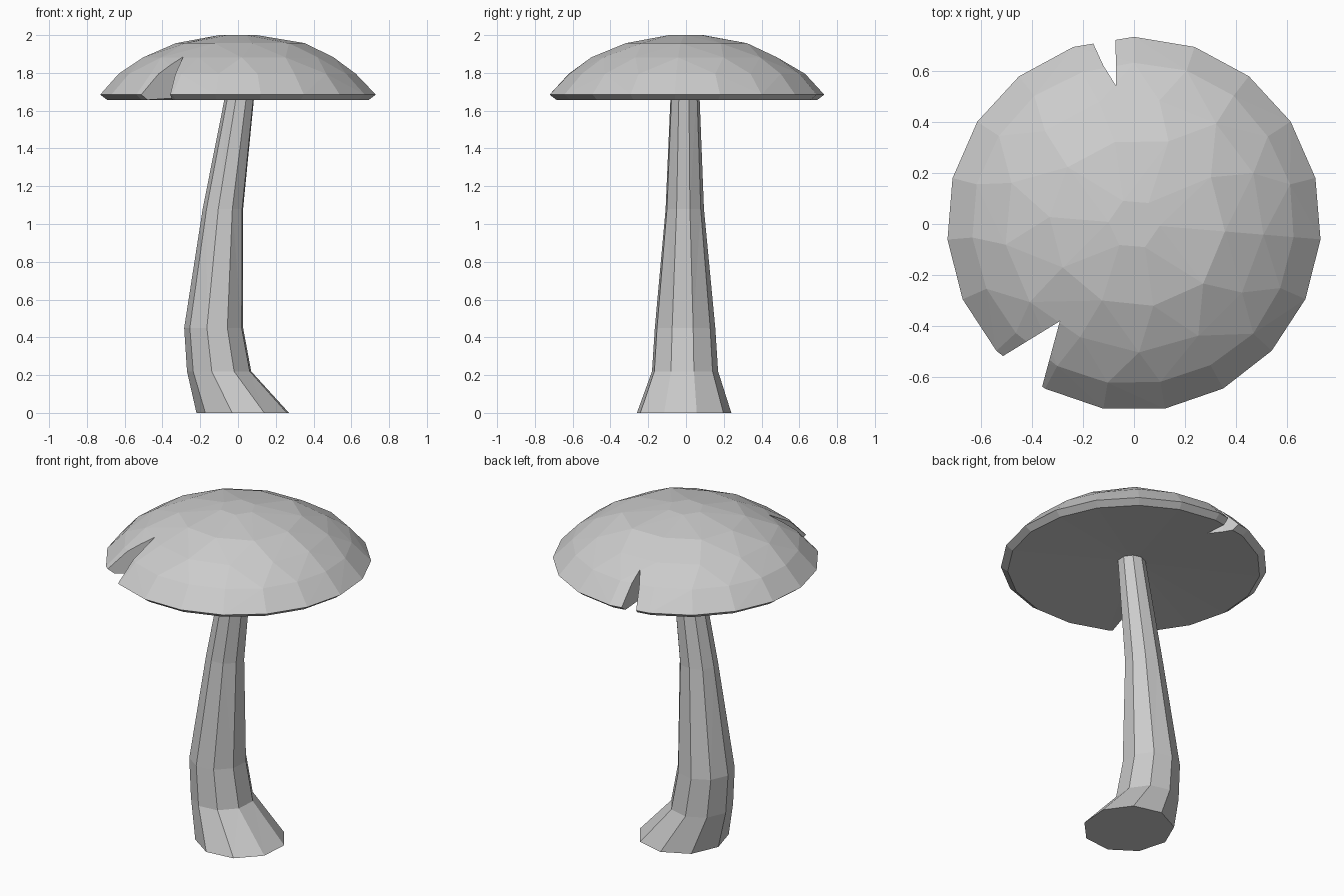
import bpy, bmesh, math, random

if "Cube" in bpy.data.objects:
    bpy.data.objects.remove(bpy.data.objects["Cube"])

random.seed(4)


def finish(bm, name):
    bmesh.ops.recalc_face_normals(bm, faces=bm.faces[:])
    mesh = bpy.data.meshes.new(name)
    bm.to_mesh(mesh)
    bm.free()
    obj = bpy.data.objects.new(name, mesh)
    bpy.context.collection.objects.link(obj)
    return obj


def prism(name, points, z0, z1):
    bm = bmesh.new()
    lo = [bm.verts.new((x, y, z0)) for x, y in points]
    hi = [bm.verts.new((x, y, z1)) for x, y in points]
    bm.faces.new(lo)
    bm.faces.new(hi)
    for i in range(len(points)):
        j = (i + 1) % len(points)
        bm.faces.new((lo[i], lo[j], hi[j], hi[i]))
    return finish(bm, name)


# Cap: faceted dome from rings of (radius, height, sides, jitter)
bm = bmesh.new()
for r, z, n, jit in ((0.10, 2.0, 6, 0.0), (0.34, 1.957, 10, 0.02),
                     (0.50, 1.882, 13, 0.012), (0.63, 1.795, 19, 0.006),
                     (0.732, 1.685, 19, 0.0), (0.695, 1.657, 19, 0.0)):
    for i in range(n):
        a = math.radians(-4.7) + 2 * math.pi * i / n
        rr = r + random.uniform(-jit, jit)
        bm.verts.new((rr * math.cos(a), rr * math.sin(a), z))
hull = bmesh.ops.convex_hull(bm, input=bm.verts[:])
loose = [v for v in bm.verts if not v.link_faces]
bmesh.ops.delete(bm, geom=loose, context='VERTS')

# Underside: replace the flat base with a shallow hollow
bm.normal_update()
base = [f for f in bm.faces if f.normal.z < -0.95]
bmesh.ops.delete(bm, geom=base, context='FACES')
centre = bm.verts.new((0, 0, 1.70))
for e in [e for e in bm.edges if e.is_boundary]:
    bm.faces.new((e.verts[0], e.verts[1], centre))
cap = finish(bm, "mushroom_cap")

# Two wedge-shaped splits in the rim: (apex, edge, edge)
bpy.context.view_layer.objects.active = cap
for apex, p, q in (((-0.29, -0.38), (-0.51, -0.515), (-0.355, -0.62)),
                   ((-0.07, 0.54), (-0.15, 0.70), (-0.072, 0.72))):
    far = [tuple(a + 2 * (b - a) for a, b in zip(apex, s)) for s in (p, q)]
    # widen the back split's outline with its kinked side
    pts = [apex, far[0], far[1]]
    if apex[1] > 0:
        pts.insert(1, (-0.12, 0.62))
    cutter = prism("split_cutter", pts, 1.4, 2.2)
    cutter.hide_render = True
    mod = cap.modifiers.new("split", 'BOOLEAN')
    mod.operation = 'DIFFERENCE'
    mod.solver = 'EXACT'
    mod.object = cutter
    bpy.ops.object.modifier_apply(modifier=mod.name)
    bpy.data.objects.remove(cutter)

# Stem: bent nine-sided tube, rings of (z, x min, x max, y min, y max)
rings = ((0.0, -0.22, 0.27, -0.26, 0.24),
         (0.22, -0.27, 0.07, -0.18, 0.17),
         (0.45, -0.285, 0.027, -0.165, 0.155),
         (1.08, -0.187, 0.027, -0.108, 0.095),
         (1.72, -0.06, 0.09, -0.08, 0.07))
N = 9
unit = [(math.cos(2 * math.pi * (i + 0.4) / N), math.sin(2 * math.pi * (i + 0.4) / N))
        for i in range(N)]
xs, ys = zip(*unit)
bm = bmesh.new()
loops = []
for z, x0, x1, y0, y1 in rings:
    loops.append([bm.verts.new((
        x0 + (x1 - x0) * (x - min(xs)) / (max(xs) - min(xs)),
        y0 + (y1 - y0) * (y - min(ys)) / (max(ys) - min(ys)), z)) for x, y in unit])
for a, b in zip(loops, loops[1:]):
    for i in range(N):
        j = (i + 1) % N
        bm.faces.new((a[i], a[j], b[j], b[i]))
bm.faces.new(loops[0])
bm.faces.new(loops[-1])
bmesh.ops.triangulate(bm, faces=[f for f in bm.faces if len(f.verts) == 4])
finish(bm, "mushroom_stem")
